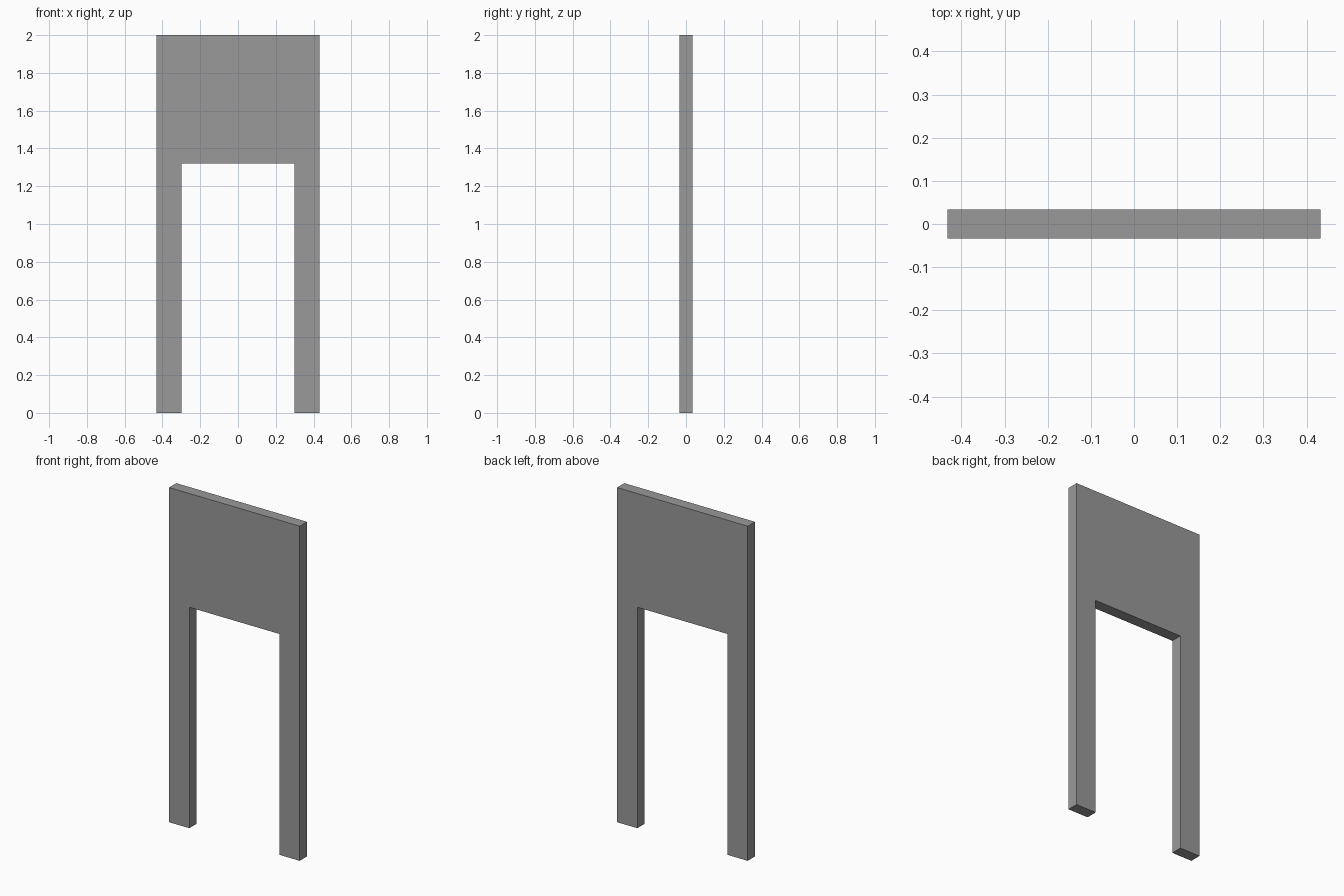
import bpy
import bmesh

cube = bpy.data.objects.get("Cube")
if cube:
    bpy.data.objects.remove(cube, do_unlink=True)

HALF_WIDTH, HALF_OPENING = 0.432, 0.298
HEIGHT, OPENING_HEIGHT = 2.0, 1.32
THICKNESS = 0.068

# Plain grey finish
grey = bpy.data.materials.new("plain grey")
grey.use_nodes = True
colour = (0.32, 0.32, 0.32, 1)
grey.diffuse_color = colour
grey.node_tree.nodes["Principled BSDF"].inputs["Base Color"].default_value = colour

# Outline of one half, mirrored to make the panel with two legs
half = [(HALF_OPENING, OPENING_HEIGHT), (HALF_OPENING, 0),
        (HALF_WIDTH, 0), (HALF_WIDTH, HEIGHT)]
outline = half + [(-x, z) for x, z in reversed(half)]

# Extrude the outline through the thickness of the slab
bm = bmesh.new()
front = bm.faces.new([bm.verts.new((x, -THICKNESS / 2, z)) for x, z in outline])
extruded = bmesh.ops.extrude_face_region(bm, geom=[front], use_keep_orig=True)
back = [v for v in extruded["geom"] if isinstance(v, bmesh.types.BMVert)]
bmesh.ops.translate(bm, verts=back, vec=(0, THICKNESS, 0))
bmesh.ops.recalc_face_normals(bm, faces=bm.faces)

mesh = bpy.data.meshes.new("panel_with_legs")
bm.to_mesh(mesh)
bm.free()
mesh.materials.append(grey)
panel = bpy.data.objects.new("panel_with_legs", mesh)
bpy.context.collection.objects.link(panel)
